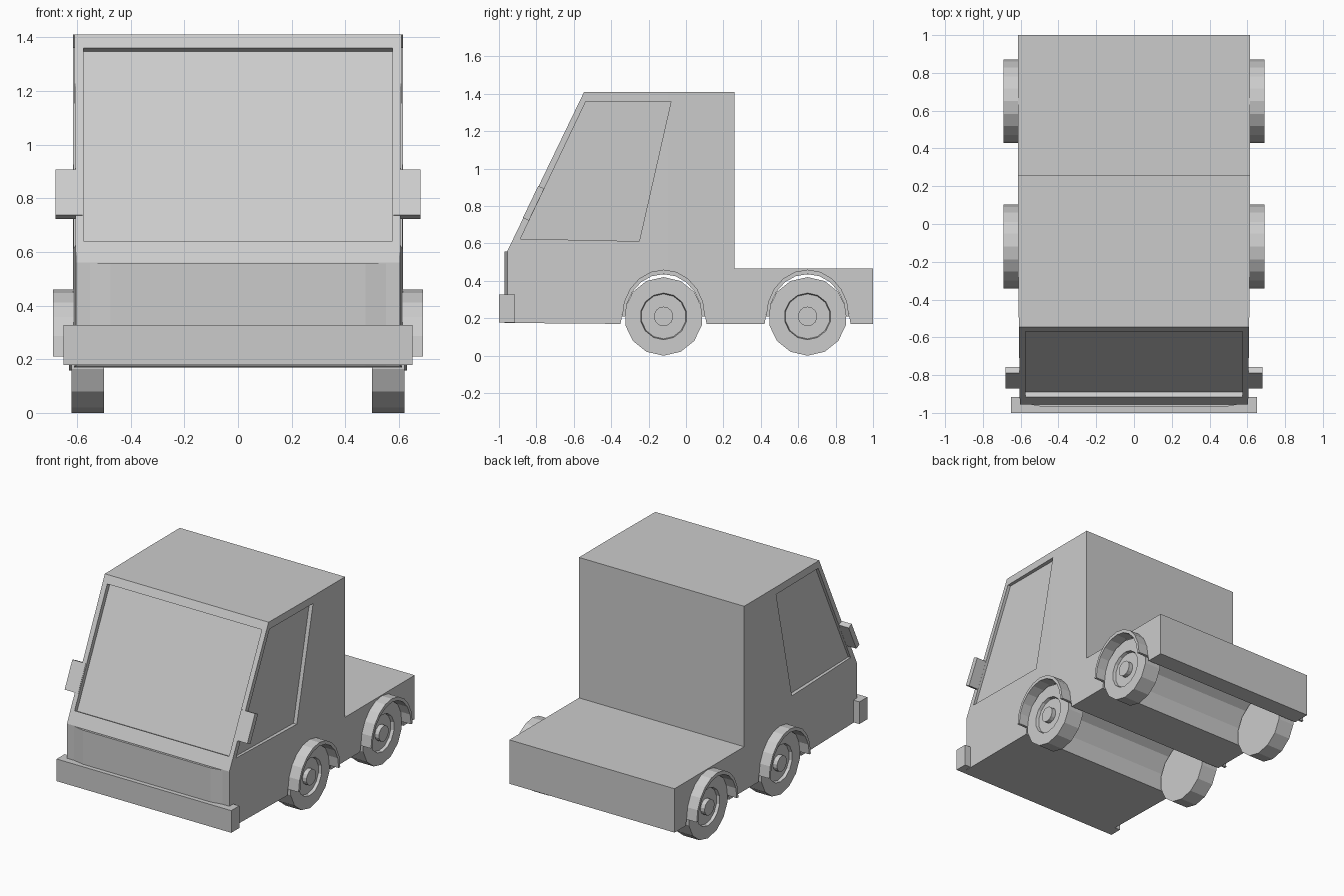
import bpy, bmesh, math

if "Cube" in bpy.data.objects:
    bpy.data.objects.remove(bpy.data.objects["Cube"])


def finish(name, bm, mirror=False):
    bmesh.ops.recalc_face_normals(bm, faces=bm.faces)
    mesh = bpy.data.meshes.new(name)
    bm.to_mesh(mesh)
    bm.free()
    ob = bpy.data.objects.new(name, mesh)
    bpy.context.collection.objects.link(ob)
    if mirror:
        ob.modifiers.new("Mirror", 'MIRROR')
    return ob


def prism_bm(pts, x0, x1):
    """Extrude a (y, z) profile along x."""
    bm = bmesh.new()
    face = bm.faces.new([bm.verts.new((x0, y, z)) for y, z in pts])
    ext = bmesh.ops.extrude_face_region(bm, geom=[face])
    for v in ext["geom"]:
        if isinstance(v, bmesh.types.BMVert):
            v.co.x = x1
    return bm


def prism(name, pts, x0, x1, mirror=False):
    return finish(name, prism_bm(pts, x0, x1), mirror)


def cut(target, cutter):
    cutter.hide_render = True
    cutter.hide_viewport = False
    cutter.display_type = 'WIRE'
    mod = target.modifiers.new("Cut", 'BOOLEAN')
    mod.operation = 'DIFFERENCE'
    mod.solver = 'EXACT'
    mod.object = cutter


W = 0.615
AXLES = {"front": -0.12, "rear": 0.65}
AXLE_Z, TYRE_R = 0.21, 0.21


# Body: side profile with wheel channels through the full width
def notch(cy):
    half = [(-0.23, 0.17), (-0.21, 0.28), (-0.15, 0.385), (-0.08, 0.435)]
    return [(cy + y, z) for y, z in half] + [(cy - y, z) for y, z in reversed(half)]


profile = ([(-0.955, 0.175)] + notch(AXLES["front"]) + notch(AXLES["rear"])
           + [(1.0, 0.17), (1.0, 0.465), (0.26, 0.465), (0.26, 1.41),
              (-0.545, 1.41), (-0.955, 0.56)])
bm = prism_bm(profile, -W, W)
bmesh.ops.bisect_plane(bm, geom=bm.verts[:] + bm.edges[:] + bm.faces[:],
                       plane_co=(0, -0.1, 0), plane_no=(0, 1, 0))
for v in bm.verts:                      # slight taper toward the front
    if v.co.y < -0.1:
        v.co.x *= 1 + 0.02 * (v.co.y + 0.1)
body = finish("cab_and_bed", bm)


# Windscreen recess, perpendicular to the sloped front
def on_slope(z, out):
    return (-0.955 + 0.4824 * (z - 0.56) - 0.9 * out, z + 0.434 * out)


cut(body, prism("windscreen_cutter",
                [on_slope(0.64, 0.05), on_slope(1.36, 0.05),
                 on_slope(1.36, -0.03), on_slope(0.64, -0.03)], -0.575, 0.575))

# Side window recesses
side_window = [(-0.885, 0.625), (-0.535, 1.36), (-0.08, 1.36), (-0.25, 0.612)]
for s in (-1, 1):
    cut(body, prism("side_window_cutter", side_window, s * 0.588, s * 0.7))

# Nose panel, angled back at the corners
bm = bmesh.new()
plan = [(-0.603, -0.945), (-0.475, -0.97), (0.475, -0.97), (0.603, -0.945)]
low = [bm.verts.new((x, y, 0.175)) for x, y in plan]
high = [bm.verts.new((x, y, 0.556)) for x, y in plan]
bm.faces.new(low)
bm.faces.new(high)
for i in range(4):
    j = (i + 1) % 4
    bm.faces.new((low[i], low[j], high[j], high[i]))
finish("nose_panel", bm)

# Front bumper
prism("front_bumper", [(-1.0, 0.178), (-0.915, 0.178), (-0.915, 0.327), (-1.0, 0.327)],
      -0.65, 0.65)

# Door mirrors, leaning with the windscreen
prism("door_mirrors", [(-0.872, 0.737), (-0.84, 0.722), (-0.758, 0.893), (-0.79, 0.908)],
      0.58, 0.68, mirror=True)


# Wheels: turned profile (x, radius) with recessed rim and raised hub
def wheel(name, cy, sides=14):
    prof = [(0.50, 0), (0.50, TYRE_R), (0.62, TYRE_R), (0.62, 0.125), (0.60, 0.12),
            (0.60, 0.052), (0.63, 0.052), (0.63, 0)]
    bm = bmesh.new()
    verts = [bm.verts.new((x, 0, -r)) for x, r in prof]
    edges = [bm.edges.new(p) for p in zip(verts, verts[1:])]
    bmesh.ops.spin(bm, geom=verts + edges, cent=(0, 0, 0), axis=(1, 0, 0),
                   angle=2 * math.pi, steps=sides)
    bmesh.ops.remove_doubles(bm, verts=bm.verts, dist=0.0005)
    bmesh.ops.translate(bm, verts=bm.verts, vec=(0, cy, AXLE_Z))
    finish(name, bm, mirror=True)


# Fenders: thin half rings over each wheel
def fender(name, cy, steps=10):
    angles = [math.pi * i / steps for i in range(steps + 1)]

    def arc(ry, rz):
        return [(cy + ry * math.cos(a), AXLE_Z + rz * math.sin(a)) for a in angles]
    prism(name, arc(0.222, 0.25) + arc(0.205, 0.226)[::-1], 0.60, 0.69, mirror=True)


for label, cy in AXLES.items():
    wheel(label + "_wheels", cy)
    fender(label + "_fenders", cy)
